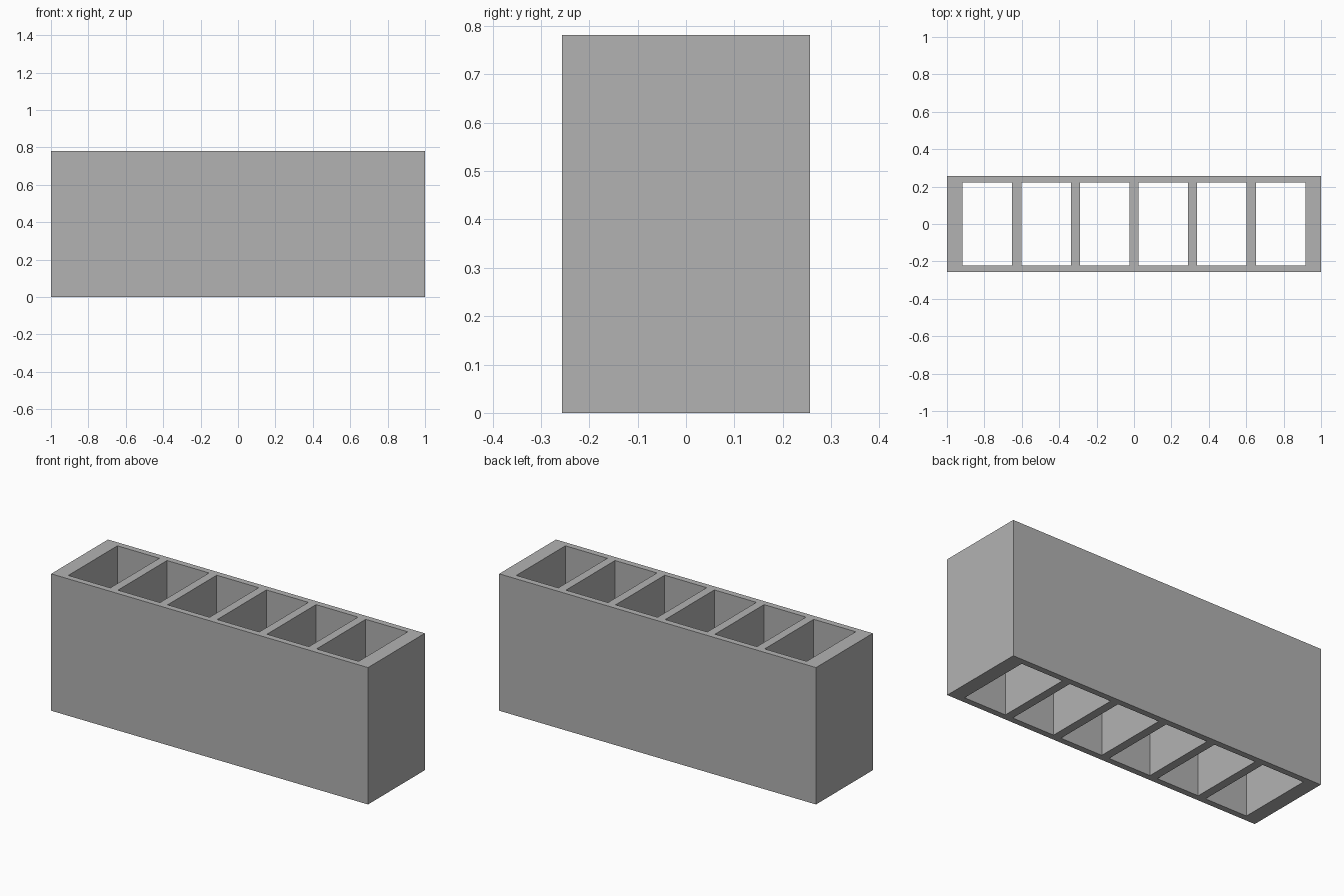
import bpy
import bmesh

if "Cube" in bpy.data.objects:
    bpy.data.objects.remove(bpy.data.objects["Cube"], do_unlink=True)

HALF_LENGTH, HALF_DEPTH, HEIGHT = 1.0, 0.256, 0.781
CELLS, PITCH, CELL_WIDTH, CELL_HALF_DEPTH = 6, 0.3135, 0.265, 0.221

# Grid lines of the plan: the outer edges and both sides of every cell
xs = [-HALF_LENGTH]
for i in range(CELLS):
    centre = (i - (CELLS - 1) / 2) * PITCH
    xs += [centre - CELL_WIDTH / 2, centre + CELL_WIDTH / 2]
xs.append(HALF_LENGTH)
ys = [-HALF_DEPTH, -CELL_HALF_DEPTH, CELL_HALF_DEPTH, HALF_DEPTH]

# Flat plan with open cells
bm = bmesh.new()
grid = [[bm.verts.new((x, y, 0)) for y in ys] for x in xs]
for i in range(len(xs) - 1):
    for j in range(len(ys) - 1):
        if j == 1 and i % 2 == 1:
            continue
        bm.faces.new((grid[i][j], grid[i + 1][j],
                      grid[i + 1][j + 1], grid[i][j + 1]))

# Raise the plan into walls, open at top and bottom
raised = bmesh.ops.extrude_face_region(bm, geom=bm.faces[:], use_keep_orig=True)
top_verts = [g for g in raised["geom"] if isinstance(g, bmesh.types.BMVert)]
bmesh.ops.translate(bm, verts=top_verts, vec=(0, 0, HEIGHT))
bmesh.ops.recalc_face_normals(bm, faces=bm.faces[:])

mesh = bpy.data.meshes.new("divided_block")
bm.to_mesh(mesh)
bm.free()
block = bpy.data.objects.new("divided_block", mesh)
bpy.context.collection.objects.link(block)

# Plain grey
grey = bpy.data.materials.new("grey")
grey.use_nodes = True
colour = (0.448, 0.448, 0.448, 1)
grey.diffuse_color = colour
grey.node_tree.nodes["Principled BSDF"].inputs["Base Color"].default_value = colour
mesh.materials.append(grey)
